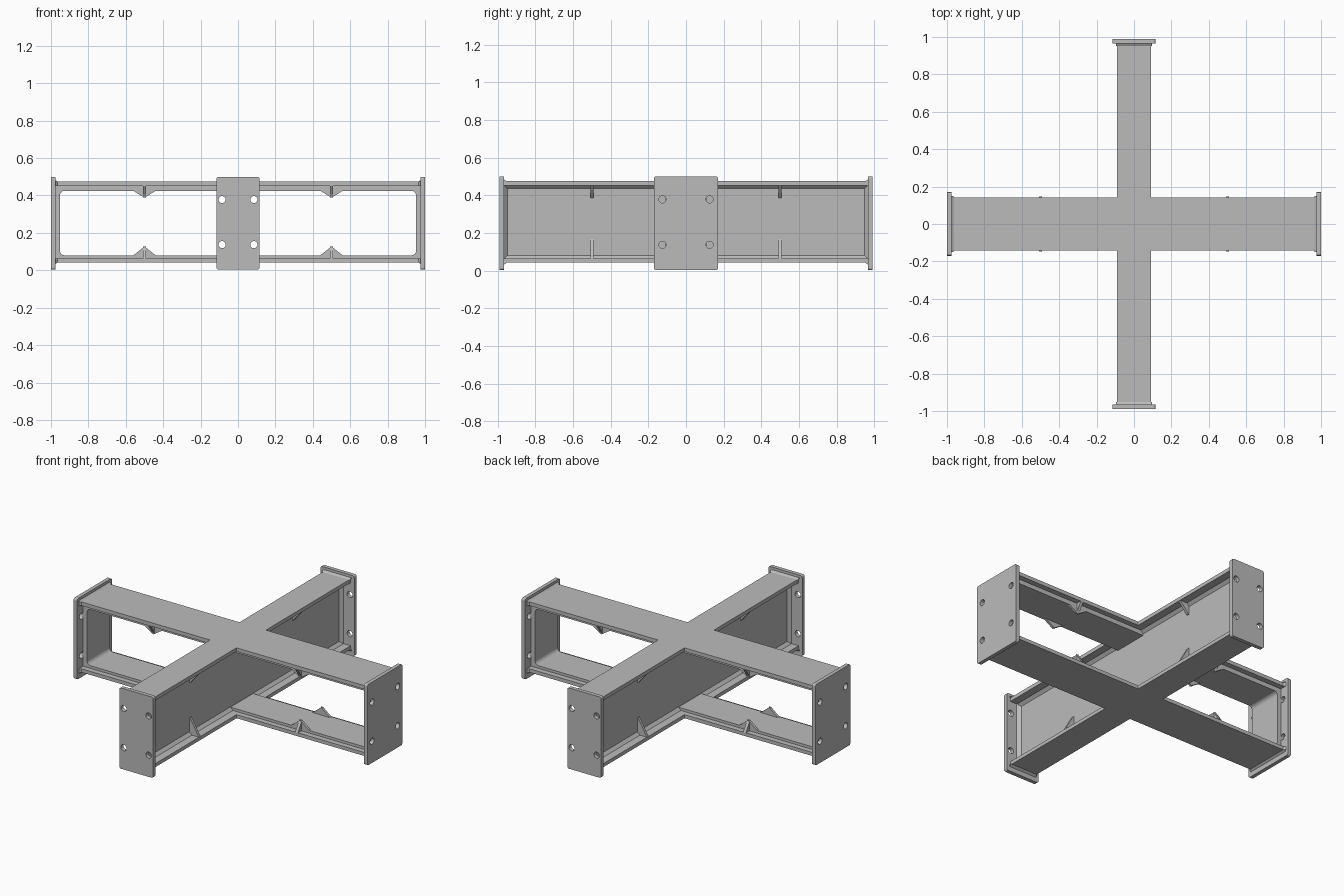
import bpy, bmesh, math
from mathutils import Vector

if "Cube" in bpy.data.objects:
    bpy.data.objects.remove(bpy.data.objects["Cube"])

steel = bpy.data.materials.new("steel grey")
steel.diffuse_color = (0.5, 0.5, 0.5, 1)
steel.use_nodes = True
steel.node_tree.nodes["Principled BSDF"].inputs["Base Color"].default_value = steel.diffuse_color

BOT, TOP = 0.042, 0.475          # outer faces of the flanges
IN_BOT, IN_TOP = 0.064, 0.452    # inner faces of the flanges


def prism(name, pts, axis, lo, hi):
    """Extrude a 2D outline along an axis (x: pts=(y,z), y: pts=(x,z), z: pts=(x,y))."""
    def place(a, b, t):
        return Vector({'x': (t, a, b), 'y': (a, t, b), 'z': (a, b, t)}[axis])
    bm = bmesh.new()
    face = bm.faces.new([bm.verts.new(place(a, b, lo)) for a, b in pts])
    ext = bmesh.ops.extrude_face_region(bm, geom=[face])
    moved = [v for v in ext['geom'] if isinstance(v, bmesh.types.BMVert)]
    bmesh.ops.translate(bm, verts=moved, vec=place(0, 0, hi - lo))
    bmesh.ops.recalc_face_normals(bm, faces=bm.faces[:])
    mesh = bpy.data.meshes.new(name)
    bm.to_mesh(mesh)
    bm.free()
    mesh.materials.append(steel)
    ob = bpy.data.objects.new(name, mesh)
    bpy.context.collection.objects.link(ob)
    return ob


def arc(cx, cz, r, a0, a1, n=5):
    return [(cx + r * math.cos(math.radians(a0 + (a1 - a0) * i / n)),
             cz + r * math.sin(math.radians(a0 + (a1 - a0) * i / n))) for i in range(n + 1)]


def rounded_rect(hw, z0, z1, r):
    return (arc(hw - r, z0 + r, r, -90, 0) + arc(hw - r, z1 - r, r, 0, 90)
            + arc(-hw + r, z1 - r, r, 90, 180) + arc(-hw + r, z0 + r, r, 180, 270))


def rect(a0, a1, b0, b1):
    return [(a0, b0), (a1, b0), (a1, b1), (a0, b1)]


# Cross-shaped top and bottom flanges
w, d, L = 0.09, 0.143, 0.98
cross = [(-w, -L), (w, -L), (w, -d), (L, -d), (L, d), (w, d),
         (w, L), (-w, L), (-w, d), (-L, d), (-L, -d), (-w, -d)]
prism("top_flange", cross, 'z', IN_TOP, TOP)
prism("bottom_flange", cross, 'z', BOT, IN_BOT)

# Solid web of the long front-to-back beam, with weld beads along it
prism("beam_web", rect(-0.025, 0.025, IN_BOT, IN_TOP), 'y', -L, L)
for s in (-1, 1):
    for z, up in ((IN_BOT, 1), (IN_TOP, -1)):
        prism("web_weld", [(s * 0.025, z), (s * 0.042, z), (s * 0.025, z + up * 0.017)], 'y', -0.96, 0.96)


# End plates with four bolt holes
def end_plate(name, axis, half, hole, s, outer, inner):
    lo, hi = sorted((s * inner, s * outer))
    plate = prism(name, rounded_rect(half, 0.003, 0.5, 0.012), axis, lo, hi)
    for h in (-hole, hole):
        for z in (0.137, 0.378):
            cutter = prism("hole_cutter", arc(h, z, 0.019, 0, 345, 23), axis, lo - 0.05, hi + 0.05)
            cutter.hide_render = True
            cutter.hide_viewport = False
            mod = plate.modifiers.new("bolt_hole", 'BOOLEAN')
            mod.operation, mod.solver, mod.object = 'DIFFERENCE', 'EXACT', cutter
            bpy.context.view_layer.objects.active = plate
            bpy.ops.object.modifier_apply(modifier=mod.name)
            bpy.data.objects.remove(cutter)
    return plate


for s in (-1, 1):
    end_plate("side_end_plate", 'x', 0.17, 0.125, s, 1.0, 0.977)
    end_plate("beam_end_plate", 'y', 0.115, 0.085, s, 0.99, 0.966)

    # Weld collars above and below the flanges, and beside the beam web
    for z0, z1 in ((BOT - 0.012, BOT), (TOP, TOP + 0.01)):
        far, near = (z0, z1) if z1 == BOT else (z1, z0)
        prism("side_collar", [(s * 0.98, near), (s * 0.965, near), (s * 0.98, far)], 'y', -0.15, 0.15)
        prism("beam_collar", [(s * 0.968, near), (s * 0.952, near), (s * 0.968, far)], 'x', -0.095, 0.095)
    for t in (-1, 1):
        prism("collar_edge", [(s * 0.98, t * d), (s * 0.965, t * d), (s * 0.98, t * (d + 0.012))],
              'z', BOT, IN_BOT)
        prism("collar_edge", [(s * 0.98, t * d), (s * 0.965, t * d), (s * 0.98, t * (d + 0.012))],
              'z', IN_TOP, TOP)
        prism("web_end_weld", [(t * 0.025, s * 0.968), (t * 0.045, s * 0.968), (t * 0.025, s * 0.948)],
              'z', IN_BOT, IN_TOP)

    # Open frame inside each side arm, with rounded inner corners
    r = 0.025
    inner = ([(0.02, 0.425)] + arc(0.952 - r, 0.425 - r, r, 90, 0)
             + arc(0.952 - r, 0.08 + r, r, 0, -90) + [(0.02, 0.08)])
    outer = [(0.02, IN_BOT), (0.98, IN_BOT), (0.98, IN_TOP), (0.02, IN_TOP)]
    prism("arm_frame", [(s * x, z) for x, z in inner + outer], 'y', -0.11, 0.11)

    for t in (-1, 1):
        # Pointed stiffeners on the side arms, each backed by a thin rib
        for z, tip, base in ((0.08, 0.127, IN_BOT), (0.425, 0.388, IN_TOP)):
            y0, y1 = sorted((t * 0.095, t * 0.11))
            prism("arm_stiffener", [(s * 0.5 - 0.06, z), (s * 0.5 + 0.06, z), (s * 0.5, tip)], 'y', y0, y1)
            prism("arm_rib", [(t * 0.105, base), (t * 0.146, base), (t * 0.105, tip)],
                  'x', s * 0.5 - 0.009, s * 0.5 + 0.009)
        # Triangular gussets between the beam web and its flanges
        for z, tip in ((IN_BOT, 0.168), (IN_TOP, 0.385)):
            prism("beam_gusset", [(t * 0.02, z), (t * 0.088, z), (t * 0.03, tip), (t * 0.02, tip)],
                  'y', s * 0.5 - 0.008, s * 0.5 + 0.008)
